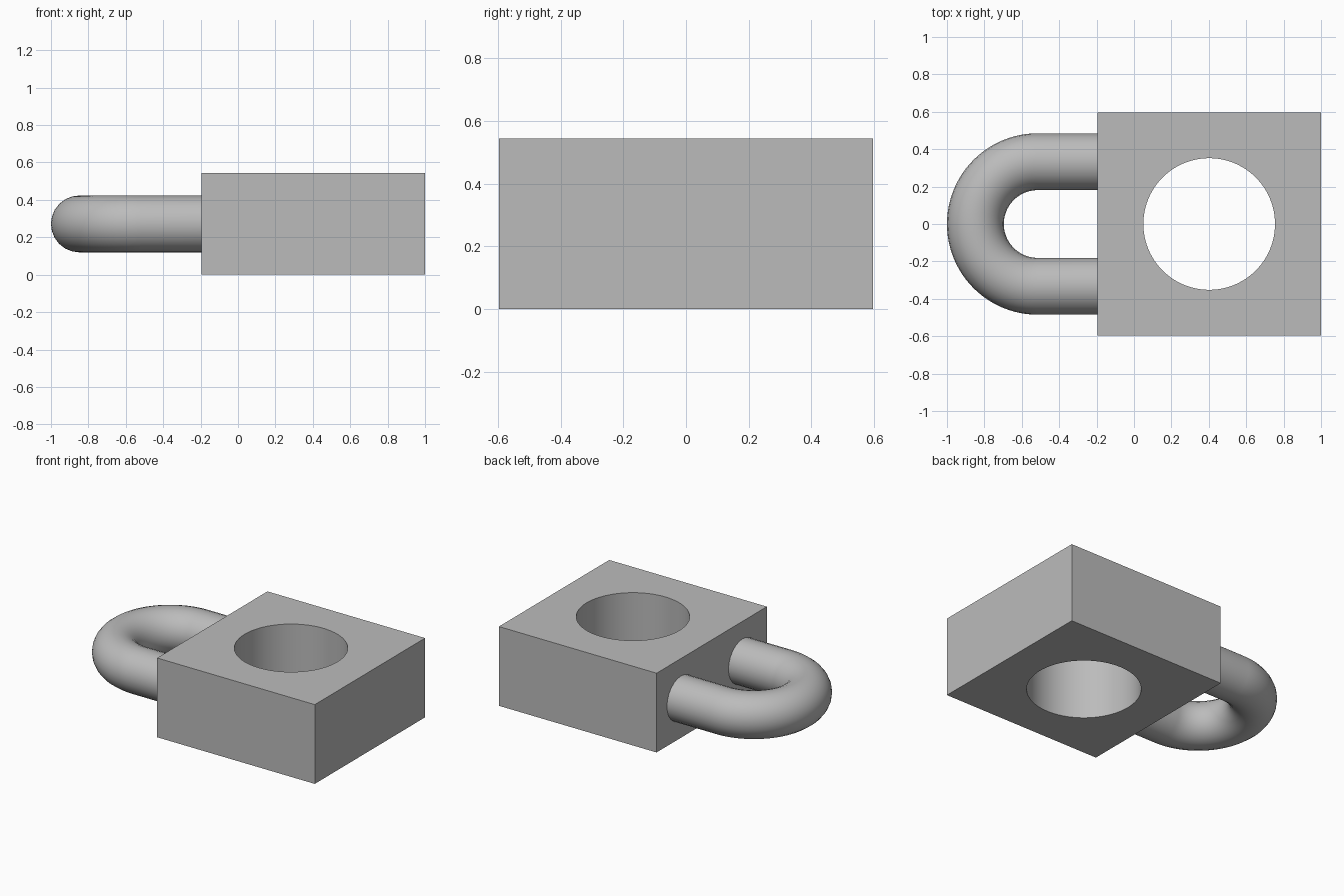
import bpy
import math

if "Cube" in bpy.data.objects:
    bpy.data.objects.remove(bpy.data.objects["Cube"], do_unlink=True)

HEIGHT = 0.543
MID_Z = HEIGHT / 2
X_MIN, X_MAX = -0.195, 1.0
HALF_Y = 0.597
HOLE_X, HOLE_R = 0.402, 0.352
TUBE_R = 0.152
BEND_R = 0.333
BEND_X = -1 + TUBE_R + BEND_R

# Single grey finish
grey = bpy.data.materials.new("plain_grey")
grey.use_nodes = True
color = (0.5, 0.5, 0.5, 1)
grey.diffuse_color = color
grey.node_tree.nodes["Principled BSDF"].inputs["Base Color"].default_value = color


def activate(obj):
    bpy.ops.object.select_all(action="DESELECT")
    obj.select_set(True)
    bpy.context.view_layer.objects.active = obj


# Square block
bpy.ops.mesh.primitive_cube_add(size=1, location=((X_MIN + X_MAX) / 2, 0, MID_Z))
block = bpy.context.object
block.name = "block"
block.scale = (X_MAX - X_MIN, 2 * HALF_Y, HEIGHT)
bpy.ops.object.transform_apply(location=True, rotation=False, scale=True)
block.data.materials.append(grey)

# Round through-hole, cut from top to bottom
bpy.ops.mesh.primitive_cylinder_add(vertices=96, radius=HOLE_R, depth=2 * HEIGHT,
                                    location=(HOLE_X, 0, MID_Z))
cutter = bpy.context.object
cutter.name = "hole_cutter"
cutter.hide_render = True
cutter.data.materials.append(grey)
activate(block)
cut = block.modifiers.new("hole", "BOOLEAN")
cut.operation = "DIFFERENCE"
cut.solver = "EXACT"
cut.object = cutter
bpy.ops.object.modifier_apply(modifier=cut.name)
bpy.data.objects.remove(cutter, do_unlink=True)
bpy.ops.object.shade_smooth_by_angle(angle=math.radians(30))

# U-shaped shackle: two straight legs joined by a half-circle bend
STEPS = 48
end_x = X_MIN + 0.005
path = [(end_x, BEND_R)]
for i in range(STEPS + 1):
    a = math.pi / 2 + math.pi * i / STEPS
    path.append((BEND_X + BEND_R * math.cos(a), BEND_R * math.sin(a)))
path.append((end_x, -BEND_R))

curve = bpy.data.curves.new("shackle", "CURVE")
curve.dimensions = "3D"
curve.bevel_depth = TUBE_R
curve.bevel_resolution = 10
curve.use_fill_caps = True
spline = curve.splines.new("POLY")
spline.points.add(len(path) - 1)
for point, (x, y) in zip(spline.points, path):
    point.co = (x, y, MID_Z, 1)
curve.materials.append(grey)
shackle = bpy.data.objects.new("shackle", curve)
bpy.context.collection.objects.link(shackle)
activate(shackle)
bpy.ops.object.convert(target="MESH")
bpy.ops.object.shade_smooth_by_angle(angle=math.radians(40))
